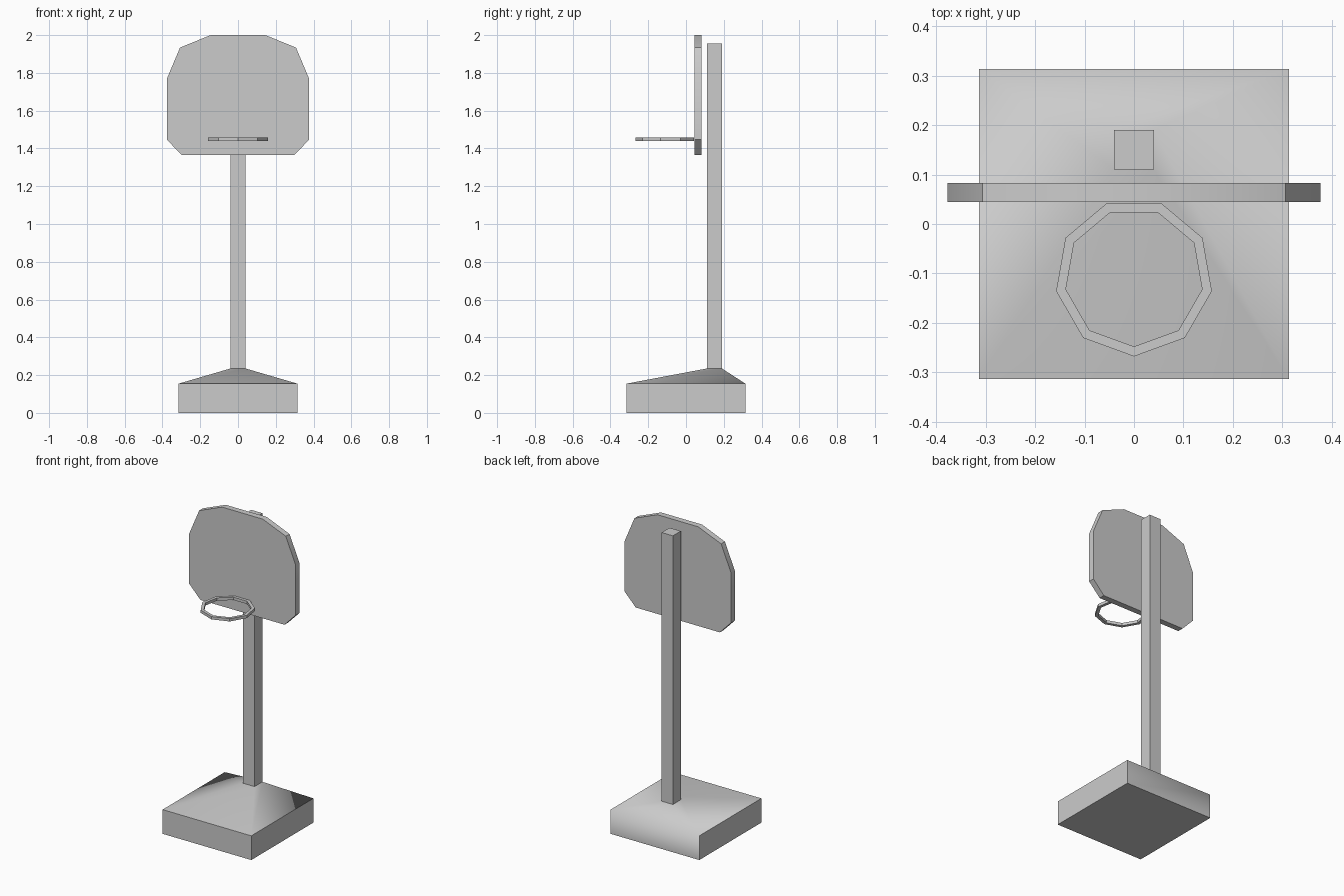
import bpy, bmesh, math
from mathutils import Vector

if "Cube" in bpy.data.objects:
    bpy.data.objects.remove(bpy.data.objects["Cube"])


def finish(name, bm, angle=None):
    bmesh.ops.recalc_face_normals(bm, faces=bm.faces)
    me = bpy.data.meshes.new(name)
    bm.to_mesh(me)
    bm.free()
    ob = bpy.data.objects.new(name, me)
    bpy.context.collection.objects.link(ob)
    if angle:
        bpy.ops.object.select_all(action='DESELECT')
        ob.select_set(True)
        bpy.context.view_layer.objects.active = ob
        bpy.ops.object.shade_smooth_by_angle(angle=math.radians(angle))
    return ob


def rect(x, y0, y1, z):
    return [(-x, y0, z), (x, y0, z), (x, y1, z), (-x, y1, z)]


def loft(name, loops, angle=None, closed=False):
    """Bridge a stack of point loops; cap the ends, or join last to first."""
    bm = bmesh.new()
    rows = [[bm.verts.new(p) for p in loop] for loop in loops]
    n = len(rows[0])
    pairs = list(zip(rows, rows[1:])) + ([(rows[-1], rows[0])] if closed else [])
    for a, b in pairs:
        for i in range(n):
            j = (i + 1) % n
            bm.faces.new((a[i], a[j], b[j], b[i]))
    if not closed:
        bm.faces.new(rows[0])
        bm.faces.new(rows[-1])
    return finish(name, bm, angle)


# Base: square block with sloping top that rises to the pole
loft("base", [rect(0.314, -0.314, 0.314, 0),
              rect(0.314, -0.314, 0.314, 0.155),
              rect(0.04, 0.11, 0.19, 0.235)], angle=60)

# Square pole
loft("pole", [rect(0.04, 0.11, 0.19, 0.235), rect(0.04, 0.11, 0.19, 1.955)])

# Backboard: mirrored half profile, extruded in depth
half = [(0.298, 1.365), (0.377, 1.447), (0.377, 1.768), (0.307, 1.934), (0.145, 2.0)]
outline = half + [(-x, z) for x, z in reversed(half)]
loft("backboard", [[(x, y, z) for x, z in outline] for y in (0.045, 0.083)], angle=30)

# Hoop: nine-sided ring with a square section
def ring(r, z):
    angles = [math.radians(-90 + 40 * i) for i in range(9)]
    return [Vector((r * math.cos(a), -0.108 + r * math.sin(a), z)) for a in angles]

loft("hoop", [ring(0.16, 1.439), ring(0.16, 1.457),
              ring(0.14, 1.457), ring(0.14, 1.439)], closed=True)
